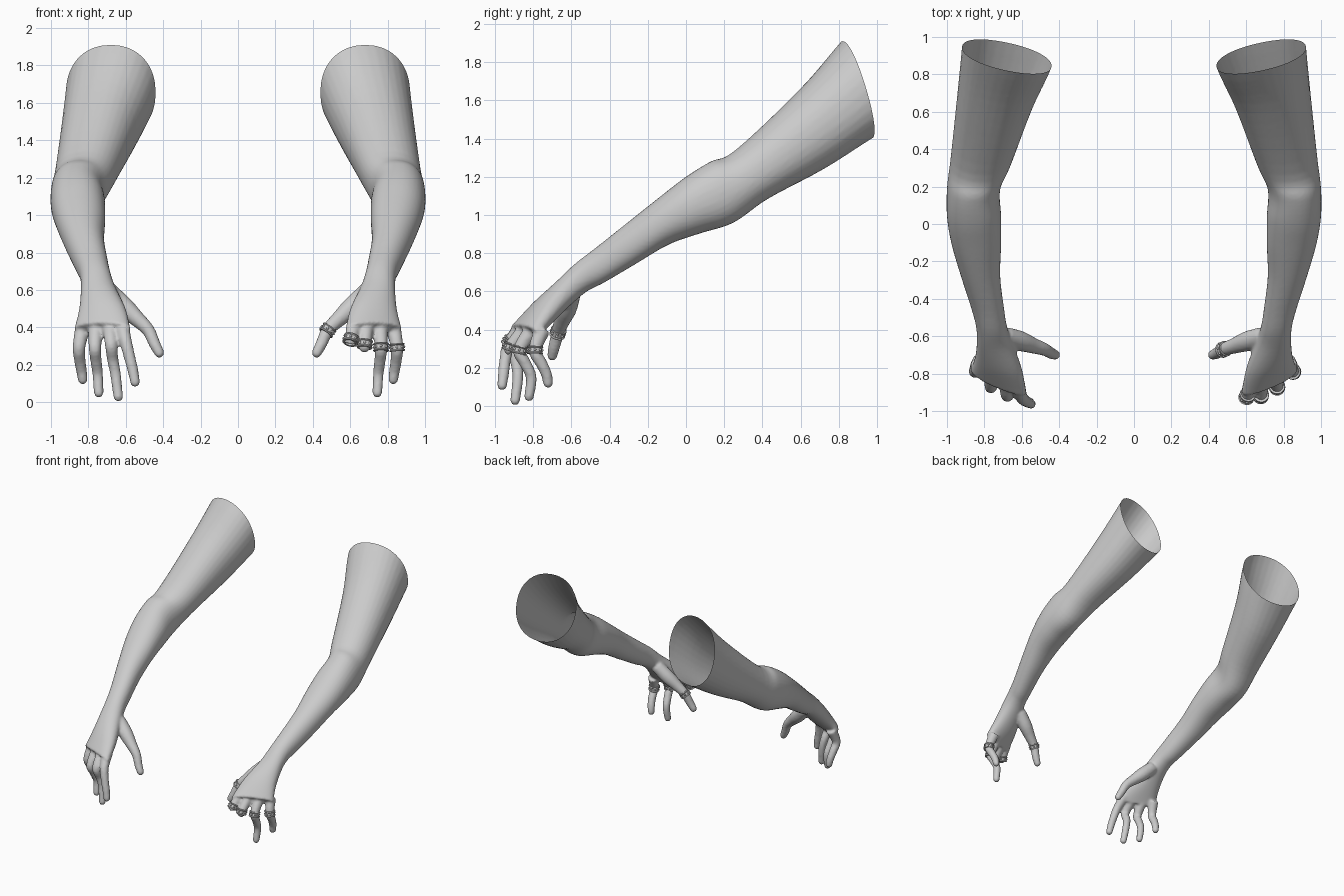
import bpy, bmesh, math
from mathutils import Vector

if "Cube" in bpy.data.objects:
    bpy.data.objects.remove(bpy.data.objects["Cube"])

# Arm cross-sections, shoulder to knuckles: inner x, outer x, top y, top z, bottom y, bottom z, y skew
SECTIONS = [
    (.36, .90, 1.04, 2.16, 1.22, 1.55, .05),
    (.44, .92, .82, 1.91, .97, 1.40, .05),
    (.54, .945, .60, 1.66, .72, 1.24, .03),
    (.655, .98, .26, 1.34, .43, 1.085, .01),
    (.715, 1.0, .13, 1.28, .25, .96, 0),
    (.71, 1.0, 0, 1.20, .08, .905, 0),
    (.71, .975, -.13, 1.10, -.09, .845, 0),
    (.715, .925, -.30, .965, -.26, .745, 0),
    (.695, .87, -.47, .83, -.43, .645, 0),
    (.68, .845, -.58, .745, -.51, .605, 0),
    (.655, .84, -.67, .66, -.58, .55, 0),
    (.60, .85, -.79, .545, -.70, .44, .03),
    (.575, .875, -.885, .425, -.80, .355, .06),
]
# Finger centre lines
FINGERS = {
    "thumb": [(.69, -.60, .59), (.61, -.625, .51), (.54, -.65, .445),
              (.48, -.67, .385), (.445, -.69, .31), (.42, -.70, .262)],
    "index": [(.625, -.85, .42), (.603, -.922, .335), (.582, -.945, .25),
              (.562, -.955, .17), (.55, -.963, .105)],
    "middle": [(.685, -.84, .40), (.678, -.918, .31), (.67, -.89, .23),
               (.655, -.88, .15), (.64, -.895, .027)],
    "ring": [(.76, -.81, .39), (.765, -.872, .293), (.76, -.845, .23),
             (.75, -.81, .15), (.745, -.822, .048)],
    "little": [(.83, -.75, .40), (.85, -.79, .293), (.845, -.755, .22),
               (.836, -.73, .165), (.83, -.722, .118)],
}
RADII = {5: [.042, .034, .031, .029, .026], 6: [.05, .054, .043, .035, .031, .027]}
SIDES = 32


def spline(rows, steps=5):
    """Catmull-Rom interpolation through rows of numbers."""
    out, n = [], len(rows)
    for i in range(n - 1):
        quad = [rows[max(i - 1, 0)], rows[i], rows[i + 1], rows[min(i + 2, n - 1)]]
        for s in range(steps):
            t = s / steps
            out.append([.5 * (2 * b + (c - a) * t + (2 * a - 5 * b + 4 * c - d) * t * t
                              + (3 * b - a - 3 * c + d) * t ** 3) for a, b, c, d in zip(*quad)])
    return out + [list(rows[-1])]


def loft(bm, loops, closed=False):
    rows = [[bm.verts.new(p) for p in loop] for loop in loops]
    pairs = list(zip(rows, rows[1:])) + ([(rows[-1], rows[0])] if closed else [])
    for a, b in pairs:
        for i in range(len(a)):
            j = (i + 1) % len(a)
            bm.faces.new((a[i], a[j], b[j], b[i]))
    if not closed:
        bm.faces.new(rows[0])
        bm.faces.new(rows[-1][::-1])


def circle(c, axis, r, n):
    u = axis.cross(Vector((1, 0, 0))).normalized()
    v = axis.cross(u).normalized()
    return [c + r * (u * math.cos(2 * math.pi * k / n) + v * math.sin(2 * math.pi * k / n))
            for k in range(n)]


def arm_loop(row):
    x0, x1, ty, tz, by, bz, skew = row
    c = Vector(((x0 + x1) / 2, (ty + by) / 2, (tz + bz) / 2))
    side = Vector(((x1 - x0) / 2, skew, 0))
    up = Vector((0, ty - by, tz - bz)) / 2
    pts = []
    for k in range(SIDES):
        a = 2 * math.pi * k / SIDES
        co, si = math.cos(a), math.sin(a)
        pts.append(c + side * math.copysign(abs(co) ** .92, co) + up * math.copysign(abs(si) ** .92, si))
    return pts


def finger_loops(pts, stub):
    rows = [(*p, r) for p, r in zip(pts, RADII[len(pts)])]
    if stub:
        rows = rows[:2] + [[a + .24 * (b - a) for a, b in zip(rows[1], rows[2])]]
    rows = spline(rows)
    cs = [Vector(r[:3]) for r in rows]
    rs = [r[3] for r in rows]
    if not stub:  # rounded tip
        d, r = (cs[-1] - cs[-2]).normalized(), rs[-1]
        end = cs[-1]
        for t in (.5, .8, 1):
            cs.append(end + d * r * t * .9)
            rs.append(r * max(math.sqrt(1 - t * t), .25))
    n = len(cs)
    return [circle(cs[i], (cs[min(i + 1, n - 1)] - cs[max(i - 1, 0)]).normalized(), rs[i], 14)
            for i in range(n)]


def add_object(name, bm):
    me = bpy.data.meshes.new(name)
    bm.to_mesh(me)
    bm.free()
    ob = bpy.data.objects.new(name, me)
    bpy.context.collection.objects.link(ob)
    return ob


def make_arm(name, sign, stubs=()):
    bm = bmesh.new()
    loft(bm, [arm_loop(r) for r in spline(SECTIONS)])
    for finger, pts in FINGERS.items():
        loft(bm, finger_loops(pts, finger in stubs))
    for v in bm.verts:
        v.co.x *= sign
    bmesh.ops.recalc_face_normals(bm, faces=bm.faces)
    ob = add_object(name, bm)
    # Fuse palm and fingers into one skin
    mod = ob.modifiers.new("fuse", "REMESH")
    mod.mode, mod.voxel_size = "VOXEL", .01
    mod = ob.modifiers.new("soften", "SMOOTH")
    mod.factor, mod.iterations = .5, 4
    deps = bpy.context.evaluated_depsgraph_get()
    mesh = bpy.data.meshes.new_from_object(ob.evaluated_get(deps))
    ob.modifiers.clear()
    ob.data = mesh
    # Open shoulder end
    bm = bmesh.new()
    bm.from_mesh(mesh)
    bmesh.ops.bisect_plane(bm, geom=bm.verts[:] + bm.edges[:] + bm.faces[:],
                           plane_co=(sign * .68, .895, 1.655),
                           plane_no=Vector((sign * -.051, .245, .072)).normalized(), clear_outer=True)
    for f in bm.faces:
        f.smooth = True
    bm.to_mesh(mesh)
    bm.free()
    return ob


make_arm("left_arm", -1)
make_arm("right_arm", 1, ("index", "middle"))

# Studded bands on the right hand
PROFILE = [(.029, -.021), (.041, -.021), (.043, -.016), (.038, -.011),
           (.038, .011), (.043, .016), (.041, .021), (.029, .021)]
for finger, pts in FINGERS.items():
    i = 3 if finger == "thumb" else 1
    c = Vector(pts[i])
    axis = (Vector(pts[i + 1]) - Vector(pts[i - 1])).normalized()
    bm = bmesh.new()
    loft(bm, [circle(c + axis * h, axis, r, 24) for r, h in PROFILE], closed=True)
    bmesh.ops.recalc_face_normals(bm, faces=bm.faces)
    for p in circle(c, axis, .038, 8):
        ball = bmesh.ops.create_icosphere(bm, subdivisions=2, radius=.007)
        bmesh.ops.translate(bm, verts=ball["verts"], vec=p)
    ob = add_object(finger + "_band", bm)
    bpy.ops.object.select_all(action="DESELECT")
    bpy.context.view_layer.objects.active = ob
    ob.select_set(True)
    bpy.ops.object.shade_smooth_by_angle(angle=math.radians(35))
